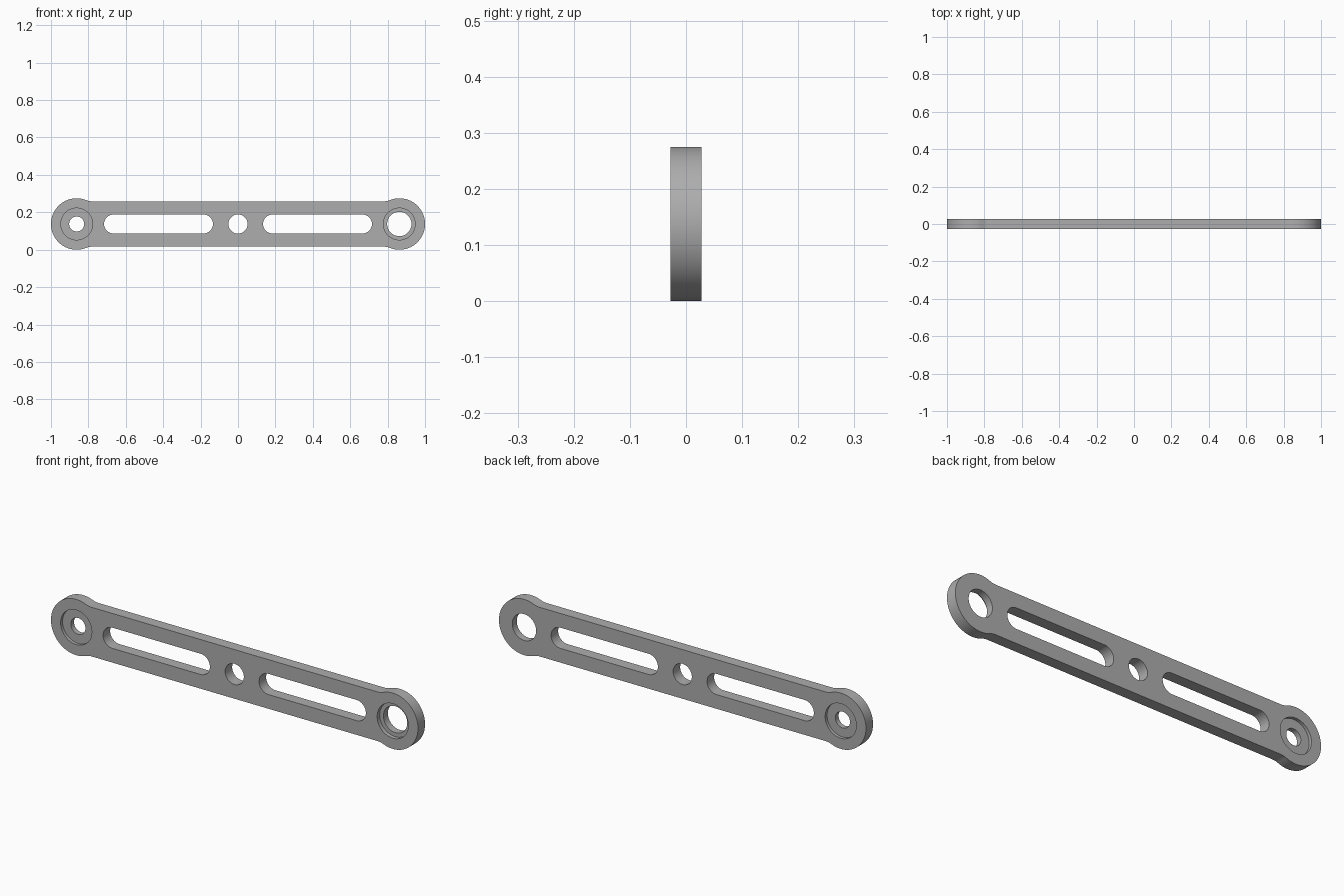
import bpy
import math

END_X, MID_Z = 0.8625, 0.1375      # centres of the round ends
END_R, BAR_H, FILLET = 0.1375, 0.121, 0.08
HALF_T = 0.0275                    # half the plate thickness

old = bpy.data.objects.get("Cube")
if old:
    bpy.data.objects.remove(old, do_unlink=True)

grey = bpy.data.materials.new("plain grey")
grey.use_nodes = True
colour = (0.42, 0.42, 0.42, 1)
grey.diffuse_color = colour
grey.node_tree.nodes["Principled BSDF"].inputs["Base Color"].default_value = colour


def arc(cx, cz, r, a0, a1, n):
    """Points along an arc, angles in radians."""
    return [(cx + r * math.cos(a0 + (a1 - a0) * i / n),
             cz + r * math.sin(a0 + (a1 - a0) * i / n)) for i in range(n + 1)]


def prism(name, outline, y0, y1):
    """Extrude a closed x-z outline from y0 to y1."""
    n = len(outline)
    verts = [(x, y, z) for y in (y0, y1) for x, z in outline]
    faces = [tuple(range(n)), tuple(reversed(range(n, 2 * n)))]
    faces += [(i, i + n, (i + 1) % n + n, (i + 1) % n) for i in range(n)]
    mesh = bpy.data.meshes.new(name)
    mesh.from_pydata(verts, [], faces)
    mesh.materials.append(grey)
    obj = bpy.data.objects.new(name, mesh)
    bpy.context.collection.objects.link(obj)
    return obj


def slot(half, r):
    """Rounded slot outline around the origin; half = 0 gives a circle."""
    right = arc(half, 0, r, -math.pi / 2, math.pi / 2, 32)
    left = [(-x, -z) for x, z in right]
    return right + left if half else right[:-1] + left[:-1]


# Outline of one quarter: fillet from bar into round end, then to the tip
dx = math.sqrt((END_R + FILLET) ** 2 - (BAR_H + FILLET) ** 2)
angle = math.atan2(BAR_H + FILLET, -dx)
quarter = arc(END_X - dx, BAR_H + FILLET, FILLET, -math.pi / 2, angle - math.pi, 10)
quarter += arc(END_X, 0, END_R, angle, 0, 48)[1:]
half = [(x, -z) for x, z in quarter] + [(x, z) for x, z in reversed(quarter[:-1])]
outline = half + [(-x, -z) for x, z in half]
link = prism("link_bar", [(x, z + MID_Z) for x, z in outline], -HALF_T, HALF_T)

# Cutters: centre x, slot half length, radius, y range
through = (-0.1, 0.1)
cuts = {
    "centre_hole": (0, 0, 0.051, through),
    "left_slot": (0.425, 0.24, 0.051, through),
    "right_slot": (-0.425, 0.24, 0.051, through),
    "left_end_hole": (END_X, 0, 0.065, through),
    "left_end_recess": (END_X, 0, 0.085, (-0.1, -0.0075)),
    "right_end_hole": (-END_X, 0, 0.04, through),
    "right_end_front_recess": (-END_X, 0, 0.085, (-0.1, -0.0125)),
    "right_end_back_recess": (-END_X, 0, 0.085, (0.0125, 0.1)),
}
for name, (cx, length, r, (y0, y1)) in cuts.items():
    points = [(x + cx, z + MID_Z) for x, z in slot(length, r)]
    cutter = prism(name + "_cutter", points, y0, y1)
    cutter.hide_render = True
    cutter.hide_viewport = True
    mod = link.modifiers.new(name, "BOOLEAN")
    mod.operation = "DIFFERENCE"
    mod.solver = "EXACT"
    mod.object = cutter

# Apply the cuts, then drop the cutters
bpy.context.view_layer.objects.active = link
link.select_set(True)
for mod in list(link.modifiers):
    cutter = mod.object
    bpy.ops.object.modifier_apply(modifier=mod.name)
    bpy.data.objects.remove(cutter, do_unlink=True)
bpy.ops.object.shade_smooth_by_angle(angle=math.radians(30))
